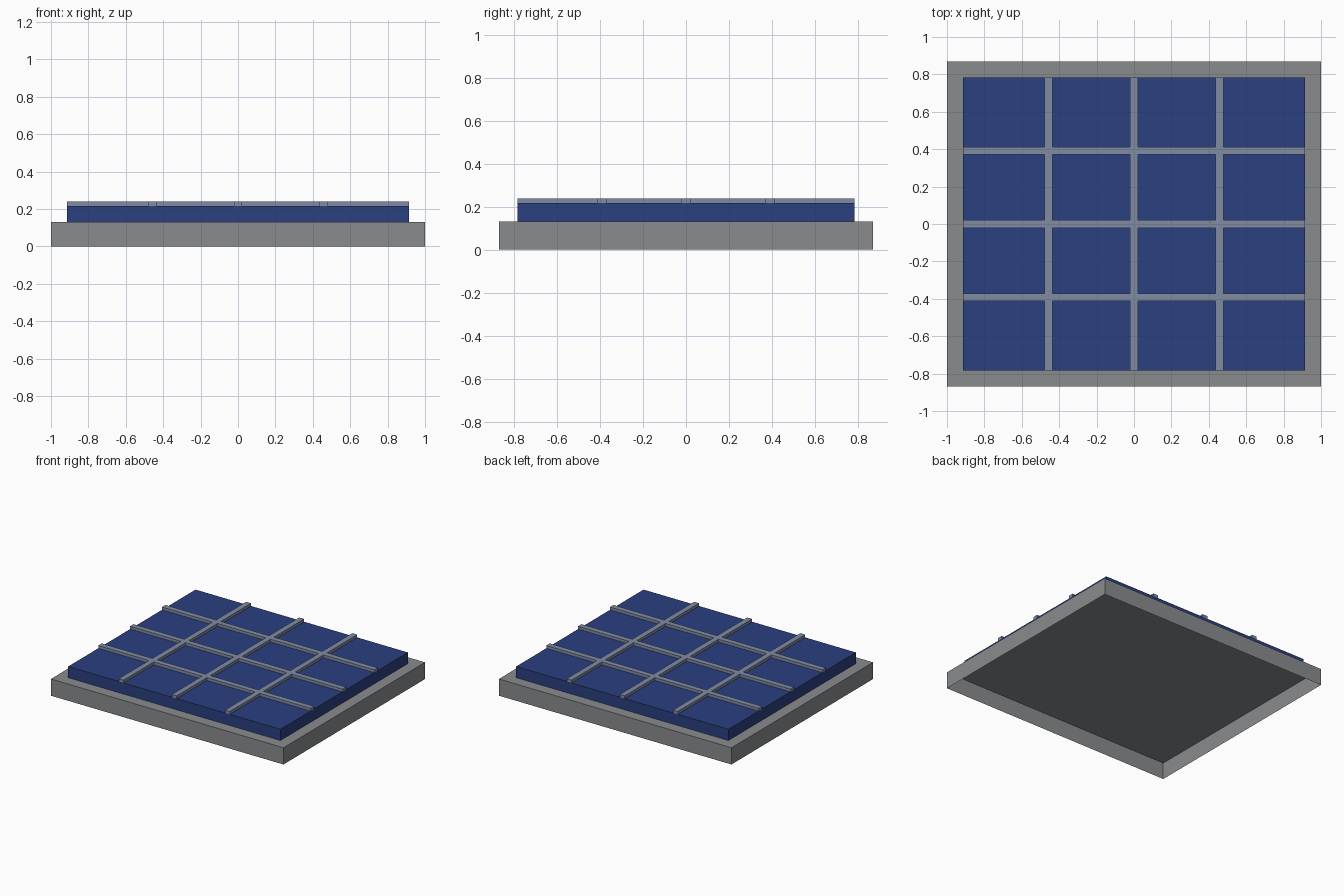
import bpy
import bmesh
from mathutils import Matrix

cube = bpy.data.objects.get("Cube")
if cube:
    bpy.data.objects.remove(cube, do_unlink=True)


def make_material(name, rgb):
    mat = bpy.data.materials.new(name)
    mat.use_nodes = True
    color = (*rgb, 1.0)
    mat.diffuse_color = color
    mat.node_tree.nodes["Principled BSDF"].inputs["Base Color"].default_value = color
    return mat


def make_box(name, center, size, z_low, z_high, mat, open_bottom=False):
    bm = bmesh.new()
    place = Matrix.Translation((*center, (z_low + z_high) / 2))
    bmesh.ops.create_cube(bm, size=1, matrix=place @ Matrix.Diagonal((*size, z_high - z_low, 1)))
    if open_bottom:
        bm.normal_update()
        under = [f for f in bm.faces if f.normal.z < -0.5]
        bmesh.ops.delete(bm, geom=under, context='FACES')
    mesh = bpy.data.meshes.new(name)
    bm.to_mesh(mesh)
    bm.free()
    mesh.materials.append(mat)
    obj = bpy.data.objects.new(name, mesh)
    bpy.context.collection.objects.link(obj)
    return obj


grey = make_material("frame grey", (0.25, 0.26, 0.27))
blue = make_material("cell blue", (0.024, 0.05, 0.216))
silver = make_material("bar silver blue", (0.22, 0.265, 0.37))

BASE_TOP, PANEL_TOP, BAR_TOP = 0.13, 0.217, 0.239
WIDTH, DEPTH, BAR = 1.826, 1.565, 0.042

# Hollow base tray, open underneath
make_box("base_frame", (0, 0), (2, 1.739), 0, BASE_TOP, grey, open_bottom=True)

# Raised panel
make_box("panel", (0, 0), (WIDTH, DEPTH), BASE_TOP, PANEL_TOP, blue, open_bottom=True)

# Grid bars dividing the panel into four by four cells
for i in (-1, 0, 1):
    make_box(f"long_bar_{i + 2}", (0, i * DEPTH / 4), (WIDTH, BAR),
             PANEL_TOP, BAR_TOP, silver, open_bottom=True)
    make_box(f"cross_bar_{i + 2}", (i * WIDTH / 4, 0), (BAR, DEPTH),
             PANEL_TOP, BAR_TOP, silver, open_bottom=True)
